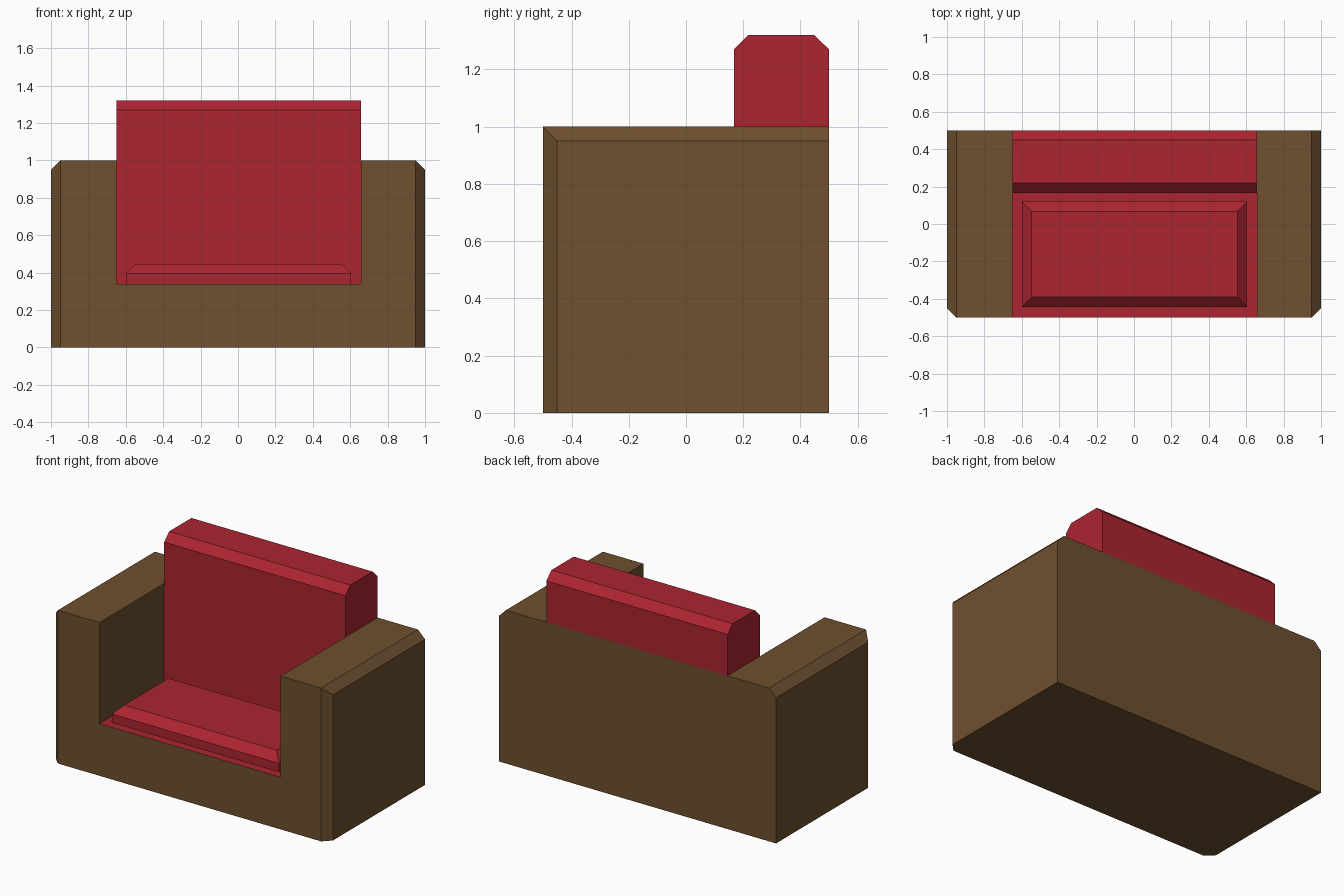
import bpy
import bmesh

if "Cube" in bpy.data.objects:
    bpy.data.objects.remove(bpy.data.objects["Cube"])


def material(name, rgb):
    m = bpy.data.materials.new(name)
    m.diffuse_color = (*rgb, 1)
    m.use_nodes = True
    m.node_tree.nodes["Principled BSDF"].inputs["Base Color"].default_value = m.diffuse_color
    return m


BROWN = material("brown upholstery", (0.158, 0.080, 0.029))
RED = material("red cushion", (0.410, 0.018, 0.030))

LEFT, RIGHT, FLOOR = -0.65, 0.658, 0.34  # seat opening


def finish(bm, name, *mats):
    bmesh.ops.recalc_face_normals(bm, faces=bm.faces)
    me = bpy.data.meshes.new(name)
    bm.to_mesh(me)
    bm.free()
    for m in mats:
        me.materials.append(m)
    ob = bpy.data.objects.new(name, me)
    bpy.context.collection.objects.link(ob)
    return ob


def box(lo, hi):
    bm = bmesh.new()
    bmesh.ops.create_cube(bm, size=1)
    for v in bm.verts:
        for i in range(3):
            v.co[i] = lo[i] if v.co[i] < 0 else hi[i]
    return bm


def chamfer(bm, rule, width):
    edges = [e for e in bm.edges if rule(*[v.co for v in e.verts])]
    bmesh.ops.bevel(bm, geom=edges, offset=width, offset_type='OFFSET',
                    segments=1, profile=0.5, affect='EDGES')


# Body: box with chamfered outer arm tops and front corners
bm = box((-1, -0.5, 0), (1, 0.5, 1))
chamfer(bm, lambda a, b: a.x == b.x and (a.z == b.z == 1 or a.y == b.y == -0.5), 0.05)
body = finish(bm, "sofa_body", BROWN, RED)

# Seat opening cut through the front and top, leaving a thin back panel
cutter = finish(box((LEFT, -0.8, FLOOR), (RIGHT, 0.49, 1.5)), "opening_cutter", BROWN)
cutter.hide_render = True
mod = body.modifiers.new("opening", 'BOOLEAN')
mod.operation = 'DIFFERENCE'
mod.solver = 'EXACT'
mod.object = cutter
bpy.context.view_layer.objects.active = body
bpy.ops.object.modifier_apply(modifier=mod.name)
bpy.data.objects.remove(cutter)

# The floor of the opening is red
for p in body.data.polygons:
    is_floor = p.normal.z > 0.9 and abs(p.center.z - FLOOR) < 0.01
    p.material_index = 1 if is_floor else 0

# Backrest: side profile (y, z) extruded across, resting over the back panel
profile = [(0.167, FLOOR), (0.167, 1.27), (0.218, 1.32), (0.448, 1.32),
           (0.5, 1.27), (0.5, 1.0), (0.49, 1.0), (0.49, FLOOR)]
bm = bmesh.new()
face = bm.faces.new([bm.verts.new((LEFT, y, z)) for y, z in profile])
new = bmesh.ops.extrude_face_region(bm, geom=[face])["geom"]
bmesh.ops.translate(bm, vec=(RIGHT - LEFT, 0, 0),
                    verts=[g for g in new if isinstance(g, bmesh.types.BMVert)])
finish(bm, "backrest", RED)

# Seat cushion with chamfered top edges
bm = box((-0.6, -0.443, FLOOR), (0.605, 0.12, 0.447))
top = max(v.co.z for v in bm.verts)
chamfer(bm, lambda a, b: a.z == b.z == top, 0.052)
finish(bm, "seat_cushion", RED)
